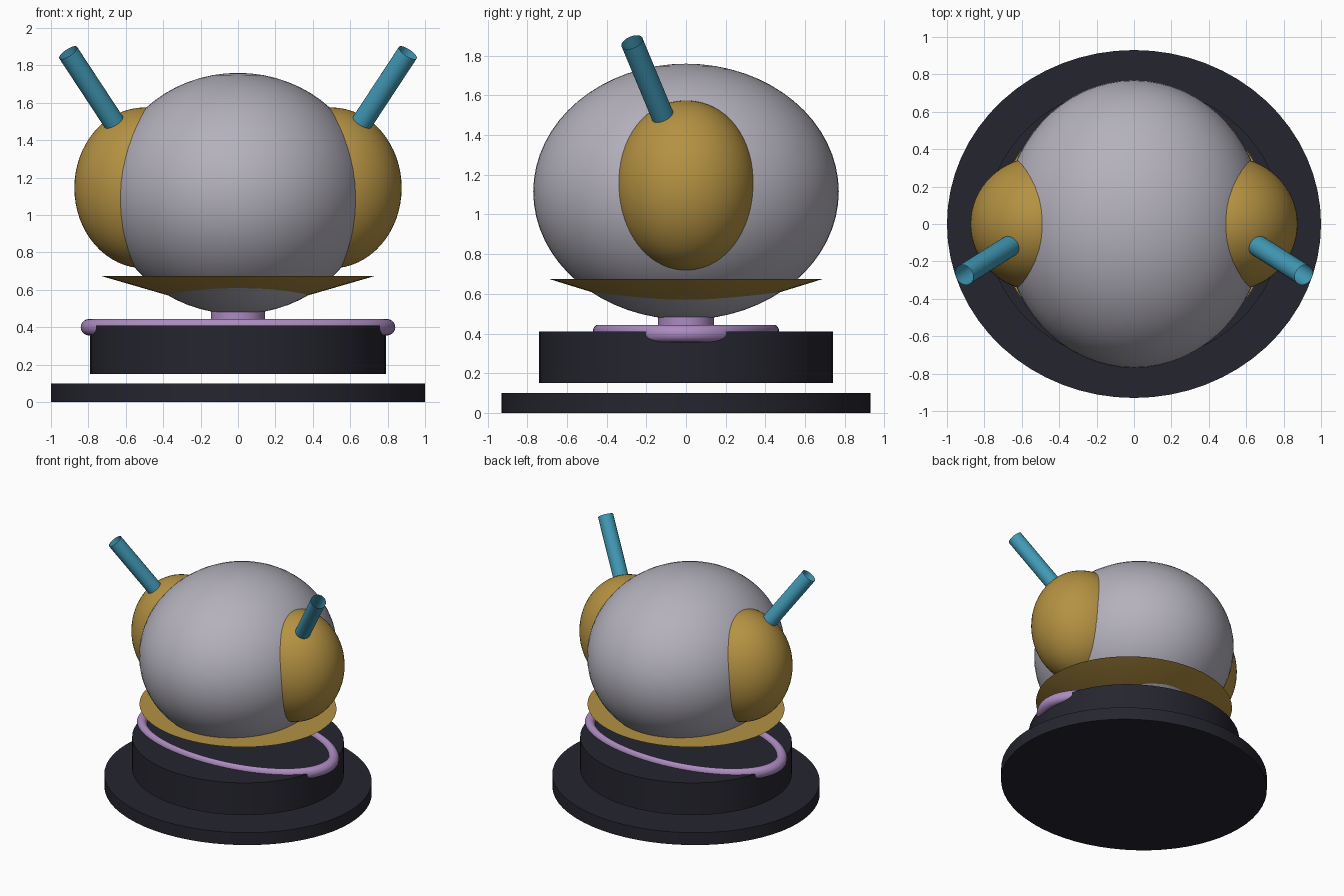
import bpy, math
from mathutils import Vector

if "Cube" in bpy.data.objects:
    bpy.data.objects.remove(bpy.data.objects["Cube"])


def material(name, r, g, b):
    """Flat colour from 0-255 display values, stored as linear."""
    def lin(c):
        c /= 255
        return c / 12.92 if c <= 0.04045 else ((c + 0.055) / 1.055) ** 2.4
    m = bpy.data.materials.new(name)
    m.diffuse_color = (lin(r), lin(g), lin(b), 1)
    m.use_nodes = True
    m.node_tree.nodes["Principled BSDF"].inputs["Base Color"].default_value = m.diffuse_color
    return m


GREY = material("pale_grey", 180, 177, 188)
GOLD = material("gold", 181, 146, 66)
TEAL = material("teal", 66, 155, 184)
PURPLE = material("purple", 172, 139, 192)
DARK = material("near_black", 37, 37, 47)


def finish(name, mat):
    """Name, colour and smooth the newly added object."""
    ob = bpy.context.object
    ob.name = ob.data.name = name
    ob.data.materials.append(mat)
    bpy.ops.object.transform_apply(location=False, rotation=False, scale=True)
    bpy.ops.object.shade_smooth_by_angle(angle=math.radians(35))
    return ob


def ellipsoid(name, mat, centre, radii):
    bpy.ops.mesh.primitive_uv_sphere_add(segments=64, ring_count=32, radius=1,
                                         location=centre, scale=radii)
    return finish(name, mat)


def disc(name, mat, rx, ry, z0, z1, bottom=1.0):
    """Elliptical cylinder, or a frustum if bottom differs from 1."""
    bpy.ops.mesh.primitive_cone_add(vertices=64, radius1=bottom, radius2=1,
                                    depth=z1 - z0, location=(0, 0, (z0 + z1) / 2),
                                    scale=(rx, ry, 1))
    return finish(name, mat)


def open_tube(name, mat, start, end, radius):
    a, b = Vector(start), Vector(end)
    bpy.ops.mesh.primitive_cylinder_add(vertices=32, radius=radius, depth=(b - a).length,
                                        end_fill_type='NOTHING', location=(a + b) / 2,
                                        rotation=(b - a).to_track_quat('Z', 'Y').to_euler())
    return finish(name, mat)


# Stand: wide foot plate, floating drum, oval ring and short stem
disc("foot_plate", DARK, 1.0, 0.93, 0.0, 0.10)
disc("drum", DARK, 0.79, 0.74, 0.15, 0.41)
bpy.ops.mesh.primitive_torus_add(major_segments=96, minor_segments=20, major_radius=0.797,
                                 minor_radius=0.044, location=(0, 0, 0.40))
bpy.context.object.scale = (1, 0.56, 1)
finish("oval_ring", PURPLE)
disc("stem", PURPLE, 0.145, 0.14, 0.40, 0.52)

# Head and the shallow collar around its lower part
ellipsoid("head", GREY, (0, 0, 1.115), (0.70, 0.77, 0.645))
disc("collar", GOLD, 0.735, 0.69, 0.535, 0.675, bottom=0.343)

# Ear domes with open antenna tubes leaning out and forward
for side, s in (("left", -1), ("right", 1)):
    ellipsoid(side + "_ear", GOLD, (s * 0.50, 0, 1.145), (0.375, 0.36, 0.43))
    open_tube(side + "_antenna", TEAL, (s * 0.62, -0.09, 1.43),
              (s * 0.908, -0.272, 1.868), 0.057)
